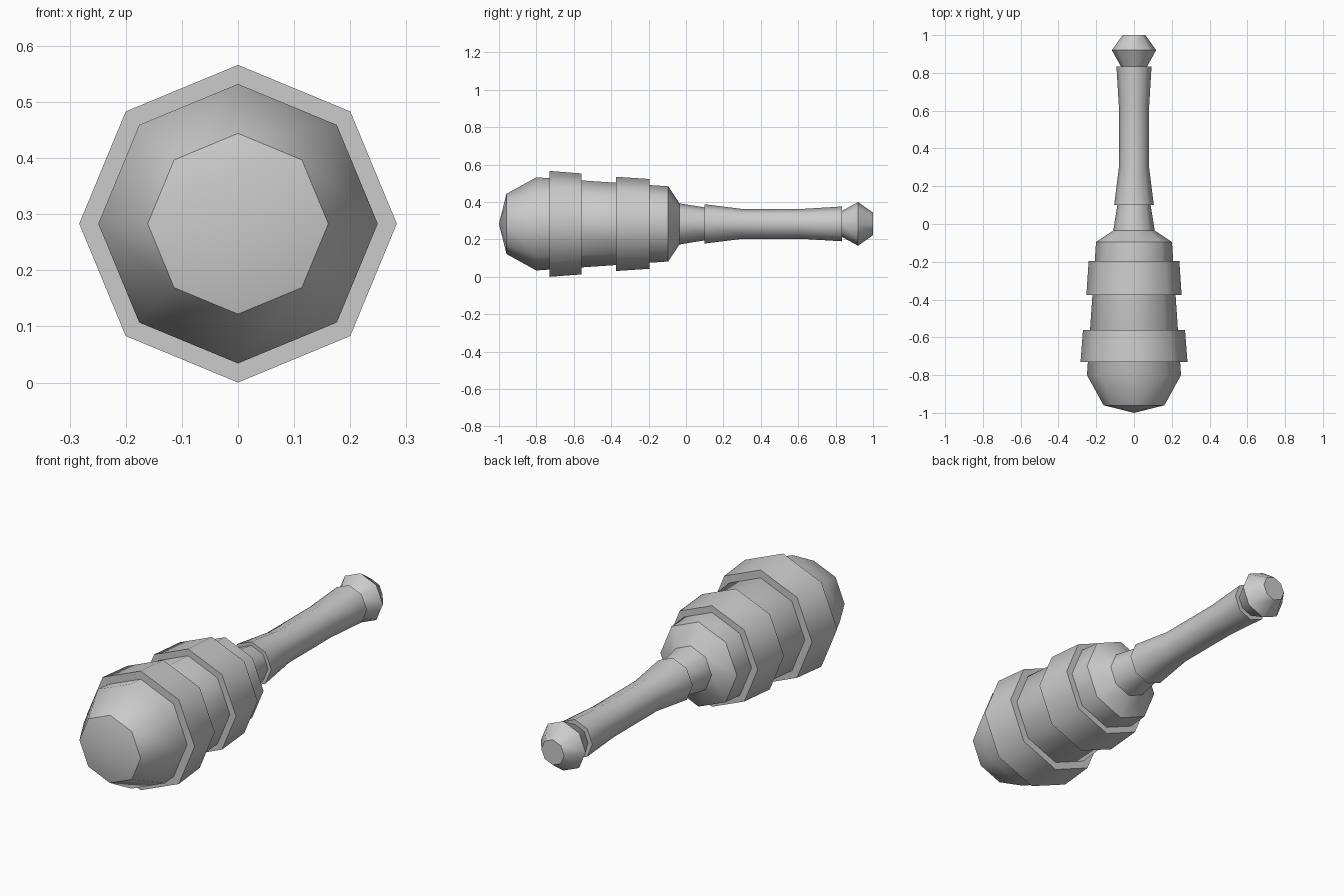
import bpy, bmesh, math
from mathutils import Vector

if "Cube" in bpy.data.objects:
    bpy.data.objects.remove(bpy.data.objects["Cube"])

SIDES = 8
AXIS_Z = 0.283

grey = bpy.data.materials.new("plain_grey")
grey.use_nodes = True
colour = (0.6, 0.6, 0.6, 1)
grey.diffuse_color = colour
grey.node_tree.nodes["Principled BSDF"].inputs["Base Color"].default_value = colour


def lathe(name, profile, ring=False):
    """Spin (y, radius) points about the long axis; a ring closes its own profile."""
    bm = bmesh.new()
    verts = [bm.verts.new((0, y, r)) for y, r in profile]
    edges = [bm.edges.new(pair) for pair in zip(verts, verts[1:])]
    if ring:
        edges.append(bm.edges.new((verts[-1], verts[0])))
    bmesh.ops.spin(bm, geom=verts + edges, cent=(0, 0, 0), axis=(0, 1, 0),
                   angle=math.tau, steps=SIDES, use_merge=True)
    bmesh.ops.remove_doubles(bm, verts=bm.verts, dist=0.0005)
    bmesh.ops.recalc_face_normals(bm, faces=bm.faces)
    mesh = bpy.data.meshes.new(name)
    bm.to_mesh(mesh)
    bm.free()
    mesh.materials.append(grey)
    obj = bpy.data.objects.new(name, mesh)
    obj.location = Vector((0, 0, AXIS_Z))
    bpy.context.collection.objects.link(obj)
    return obj


def band(name, y0, r0, y1, r1, inner):
    """Tapered collar around the head."""
    return lathe(name, [(y0, inner), (y0, r0), (y1, r1), (y1, inner)], ring=True)


parts = [
    # Heavy head with a blunt pointed nose, shoulder and neck
    lathe("head", [(-1, 0), (-0.96, 0.161), (-0.8, 0.249), (-0.095, 0.201),
                   (-0.035, 0.11), (0.1, 0.088), (0.1, 0)]),
    # Two raised collars
    band("front_band", -0.73, 0.283, -0.56, 0.27, 0.225),
    band("rear_band", -0.375, 0.252, -0.195, 0.24, 0.2),
    # Waisted grip
    lathe("handle", [(0.1, 0), (0.1, 0.105), (0.3, 0.08), (0.62, 0.08),
                     (0.835, 0.093), (0.835, 0)]),
    # Flared pommel
    lathe("pommel", [(0.835, 0), (0.835, 0.07), (0.92, 0.117), (1, 0.06), (1, 0)]),
]

# Round off the sides, keep the rims crisp
bpy.ops.object.select_all(action="DESELECT")
for obj in parts:
    obj.select_set(True)
bpy.context.view_layer.objects.active = parts[0]
bpy.ops.object.shade_smooth_by_angle(angle=math.radians(45.5))
